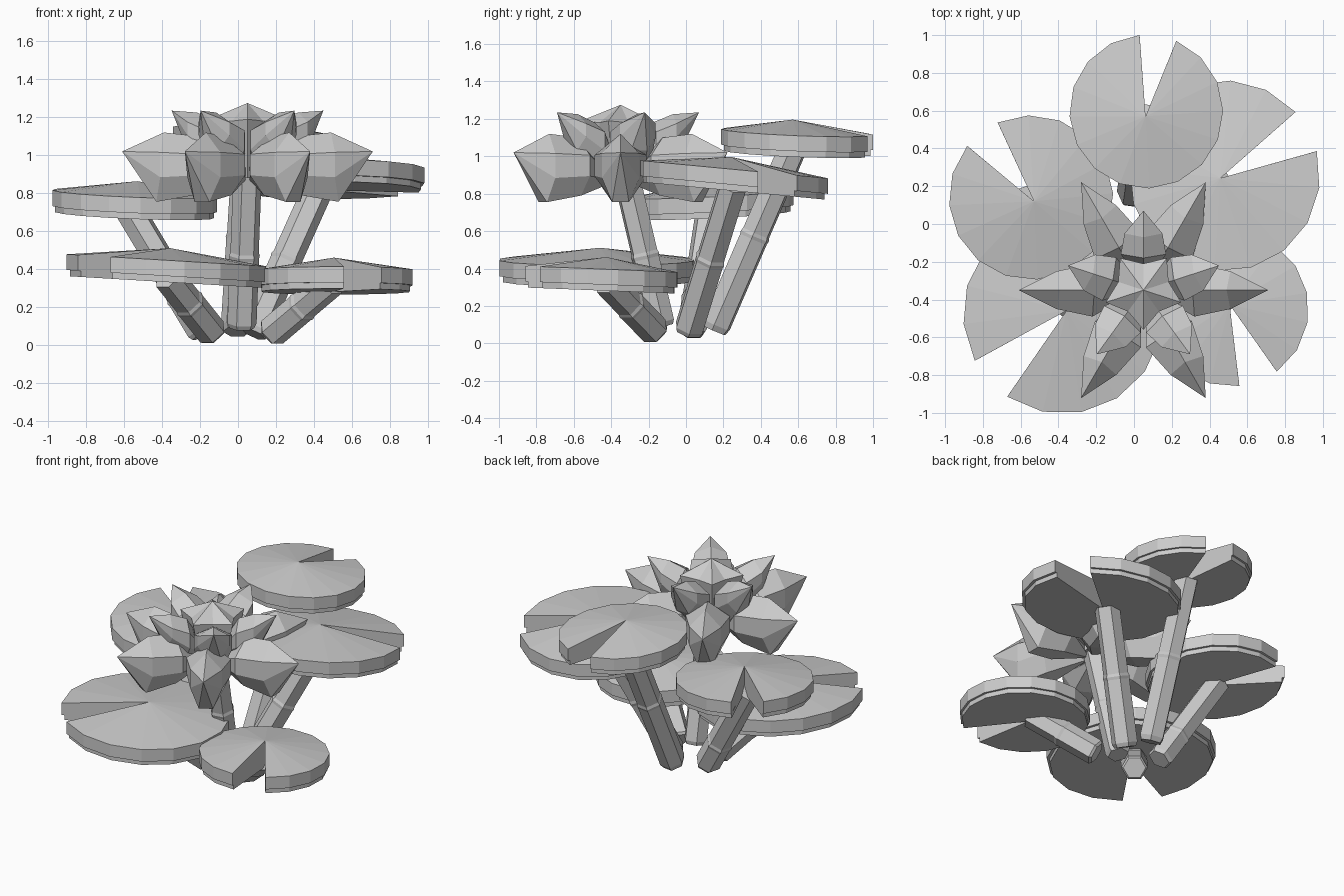
import bpy
import bmesh
from math import cos, sin, radians, pi
from mathutils import Vector, Matrix

if "Cube" in bpy.data.objects:
    bpy.data.objects.remove(bpy.data.objects["Cube"], do_unlink=True)

# One plain grey for everything
grey = bpy.data.materials.new("pale grey")
grey.use_nodes = True
colour = (0.6, 0.6, 0.6, 1)
grey.diffuse_color = colour
grey.node_tree.nodes["Principled BSDF"].inputs["Base Color"].default_value = colour


def finish(name, bm):
    bmesh.ops.recalc_face_normals(bm, faces=bm.faces[:])
    mesh = bpy.data.meshes.new(name)
    bm.to_mesh(mesh)
    bm.free()
    mesh.materials.append(grey)
    obj = bpy.data.objects.new(name, mesh)
    bpy.context.scene.collection.objects.link(obj)


def loft(bm, rings, start=None, end=None):
    """Skin closed rings of points; close the ends with a point or a flat cap."""
    loops = [[bm.verts.new(p) for p in ring] for ring in rings]
    n = len(loops[0])
    for a, b in zip(loops, loops[1:]):
        for i in range(n):
            j = (i + 1) % n
            bm.faces.new((a[i], a[j], b[j], b[i]))
    for loop, tip in ((loops[0], start), (loops[-1], end)):
        if tip is None:
            bm.faces.new(loop)
        else:
            v = bm.verts.new(tip)
            for i in range(n):
                bm.faces.new((loop[i], loop[(i + 1) % n], v))


# Notched lily pad: low cone on top, upright rim, smaller step underneath
def lily_pad(name, x, y, rim_z, radius, notch_from, notch_to, tilt_x, tilt_y):
    bm = bmesh.new()
    steps = 15
    sweep = 360 - (notch_to - notch_from)
    angles = [radians(notch_to + sweep * i / steps) for i in range(steps + 1)]
    middle = radians((notch_from + notch_to) / 2)

    def outline(r, z, centre_z):
        hub = -0.025
        pts = [(hub * cos(middle), hub * sin(middle), centre_z)]
        pts += [(r * cos(a), r * sin(a), z) for a in angles]
        return [(x + px, y + py, rim_z + pz + tilt_x * px + tilt_y * py)
                for px, py, pz in pts]

    step_r = radius * 0.965
    rings = [outline(step_r, -0.115, -0.115), outline(step_r, -0.083, -0.083),
             outline(radius, -0.083, -0.083), outline(radius, 0, 0.065)]
    loft(bm, rings, end=rings[-1][0])
    bmesh.ops.remove_doubles(bm, verts=bm.verts[:], dist=0.0005)
    finish(name, bm)


# Six-sided stem made of two lengths with a slight collar at the joint
def stem(name, foot, top, radius=0.083, joint=0.52):
    foot, top = Vector(foot), Vector(top)
    axis = top - foot
    turn = axis.to_track_quat('Z', 'Y').to_matrix()
    bm = bmesh.new()

    def ring(t, r):
        return [foot + axis * t + turn @ Vector((r * cos(i * pi / 3), r * sin(i * pi / 3), 0))
                for i in range(6)]

    half_collar = 0.018 / axis.length
    loft(bm, [ring(0, radius * 0.85), ring(0.03, radius),
              ring(joint - half_collar, radius),
              ring(joint, radius * 1.05),
              ring(joint + half_collar, radius * 0.97),
              ring(1, radius * 0.97)])
    finish(name, bm)


# name, centre, rim height, radius, notch angles, tilt
pads = [
    ("back", 0.065, 0.595, 1.13, 0.407, 67, 95, -0.05, -0.04),
    ("back_left", 0.48, 0.255, 0.93, 0.505, 15, 42, 0, -0.095),
    ("back_right", -0.545, 0.14, 0.80, 0.435, 114, 141, -0.04, 0.05),
    ("front_right", -0.375, -0.475, 0.447, 0.53, 208, 236, -0.06, 0),
    ("front_left", 0.515, -0.45, 0.397, 0.41, 276, 306, 0, -0.04),
]
for name, *spec in pads:
    lily_pad(name + "_pad", *spec)

stem("back_stem", (-0.01, 0.15, 0.07), (0.05, 0.57, 1.04))
stem("back_left_stem", (0.08, 0.01, 0.06), (0.43, 0.25, 0.84), joint=0.5)
stem("back_right_stem", (-0.18, 0.03, 0.06), (-0.57, 0.13, 0.71), joint=0.3)
stem("front_right_stem", (-0.13, -0.15, 0.06), (-0.37, -0.44, 0.36))
stem("front_left_stem", (0.17, -0.16, 0.06), (0.49, -0.42, 0.33))
stem("flower_stem", (0.02, -0.13, 0.09), (0.05, -0.32, 0.9), radius=0.078, joint=0.47)

# Flower
CENTRE = Vector((0.05, -0.35, 0))


# Faceted petals with a ridge on top, upright flanks and a narrow keel.
# Sections are (radius, lean, top, flank height, bottom, half width)
def petals(name, count, first, base, sections, tip):
    bm = bmesh.new()
    for k in range(count):
        spin = Matrix.Rotation(radians(first) + k * 2 * pi / count, 3, 'Z')

        def place(r, side, z):
            return CENTRE + spin @ Vector((r, side, z))

        rings = []
        for r, lean, top, mid, low, w in sections:
            flank = (top - low) * 0.18
            half = [(r, w, mid + flank), (r, w, mid - flank), (r + lean, w * 0.45, low)]
            mirrored = [(a, -b, c) for a, b, c in reversed(half)]
            rings.append([place(*p) for p in [(r - lean, 0, top)] + half + mirrored])
        loft(bm, rings, place(base[0], 0, base[1]), place(tip[0], 0, tip[1]))
    finish(name, bm)


petals("outer_petals", 6, 0, (0.02, 0.87),
       [(0.27, 0.01, 1.10, 0.95, 0.79, 0.14), (0.46, 0.02, 1.12, 0.95, 0.755, 0.1)],
       (0.66, 1.02))
petals("inner_petals", 5, 18, (0.02, 0.92),
       [(0.19, 0.02, 1.18, 1.08, 0.9, 0.12), (0.30, 0.02, 1.225, 1.14, 1.03, 0.1)],
       (0.42, 1.235))

# Star-shaped heart of the flower
bm = bmesh.new()


def star(outer, inner, z_out, z_in):
    ring = []
    for i in range(10):
        r, z = (inner, z_in) if i % 2 else (outer, z_out)
        a = radians(54 + i * 36)
        ring.append(CENTRE + Vector((r * cos(a), r * sin(a), z)))
    return ring


loft(bm, [star(0.13, 0.1, 0.88, 0.88), star(0.21, 0.14, 1.19, 1.18)],
     end=CENTRE + Vector((0, 0, 1.275)))
finish("flower_heart", bm)
